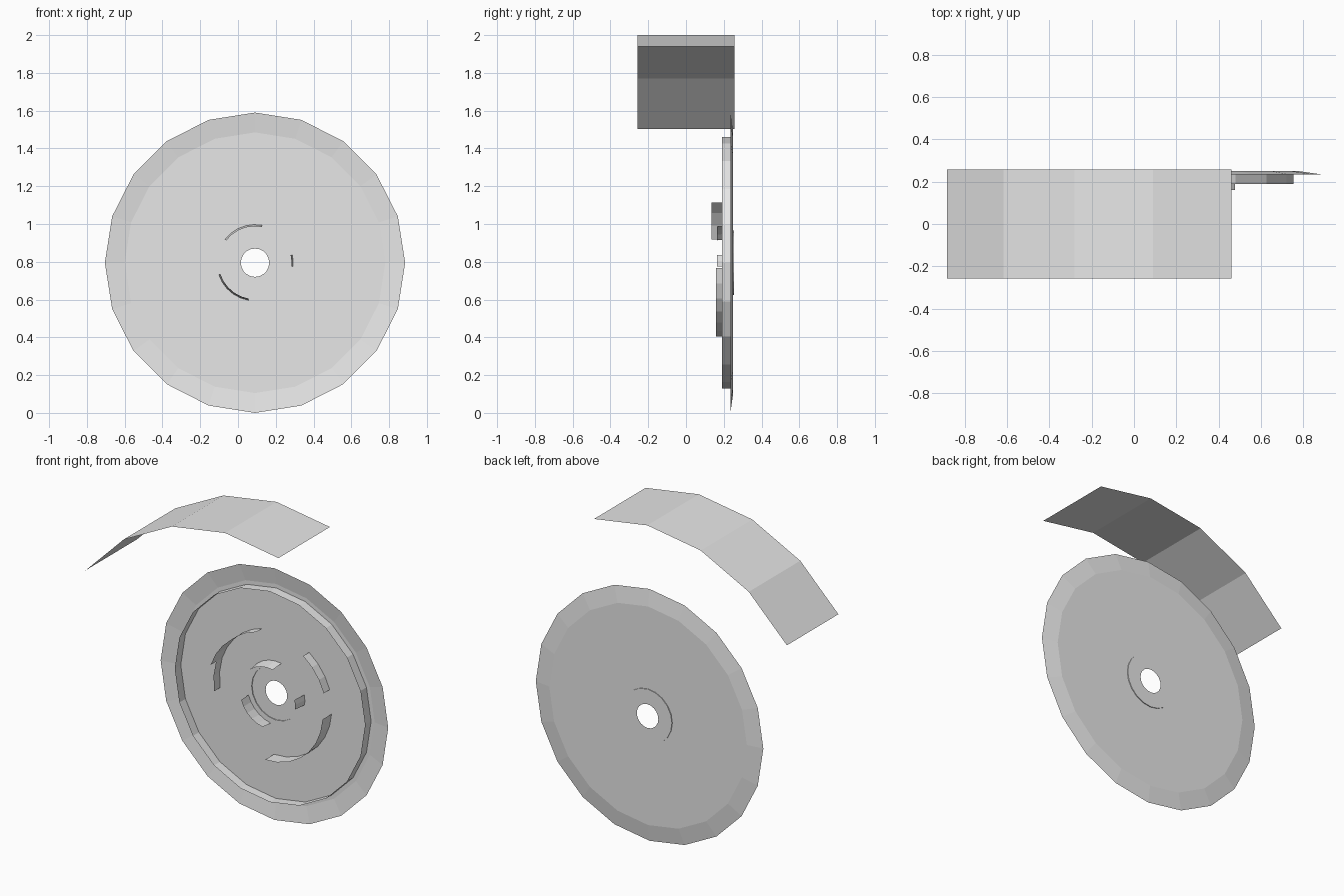
import bpy
import math

cube = bpy.data.objects.get("Cube")
if cube:
    bpy.data.objects.remove(cube, do_unlink=True)

# Shared axis of the dish and the guard, and the depth of the dish floor
CX, CZ = 0.09, 0.795
FLOOR = 0.25

grey = bpy.data.materials.new("light_grey")
grey.use_nodes = True
colour = (0.8, 0.8, 0.8, 1)
grey.diffuse_color = colour
grey.node_tree.nodes["Principled BSDF"].inputs["Base Color"].default_value = colour


def sweep(name, profile, start=0, end=360, steps=20):
    """Sweep an open (radius, y) profile about the axis, between two angles in degrees."""
    full = end - start == 360
    rows = steps if full else steps + 1
    n = len(profile)
    verts, faces = [], []
    for i in range(rows):
        a = math.radians(start + (end - start) * i / steps)
        verts += [(CX + r * math.cos(a), y, CZ + r * math.sin(a)) for r, y in profile]
    for i in range(steps):
        j = (i + 1) % rows
        for k in range(n - 1):
            faces.append((i * n + k, j * n + k, j * n + k + 1, i * n + k + 1))
    mesh = bpy.data.meshes.new(name)
    mesh.from_pydata(verts, [], faces)
    mesh.materials.append(grey)
    obj = bpy.data.objects.new(name, mesh)
    bpy.context.collection.objects.link(obj)


def wall(name, radius, front, start, end, lean=0.0):
    """Thin curved wall standing forward of the dish floor."""
    sweep(name, [(radius + lean, FLOOR), (radius, front)], start, end,
          max(2, round((end - start) / 12)))


# Thin dish with a centre hole, a shallow back collar and a tapered rim
sweep("dish", [(0.075, 0.255), (0.17, 0.255), (0.17, FLOOR), (0.69, FLOOR), (0.795, 0.235)])

# Ring wall inside the rim
sweep("ring_wall", [(0.665, FLOOR), (0.665, 0.19)])

# Curved guard sheet above the dish
sweep("guard", [(1.205, 0.257), (1.205, -0.257)], 72, 144, 4)

# Middle walls: the left one has a tall centre between two low flanks
wall("middle_wall_lower", 0.39, 0.16, -92, -4)
wall("middle_wall_right", 0.395, 0.19, 18, 54)
wall("middle_wall_left_upper", 0.395, 0.19, 104, 126)
wall("middle_wall_left_centre", 0.395, 0.135, 126, 162)
wall("middle_wall_left_lower", 0.395, 0.19, 162, 190)

# Hub walls, leaning slightly
wall("hub_wall_top", 0.193, 0.165, 79, 142, 0.009)
wall("hub_wall_side", 0.193, 0.165, -6, 12, 0.009)
wall("hub_wall_lower", 0.193, 0.165, 198, 260, 0.009)
